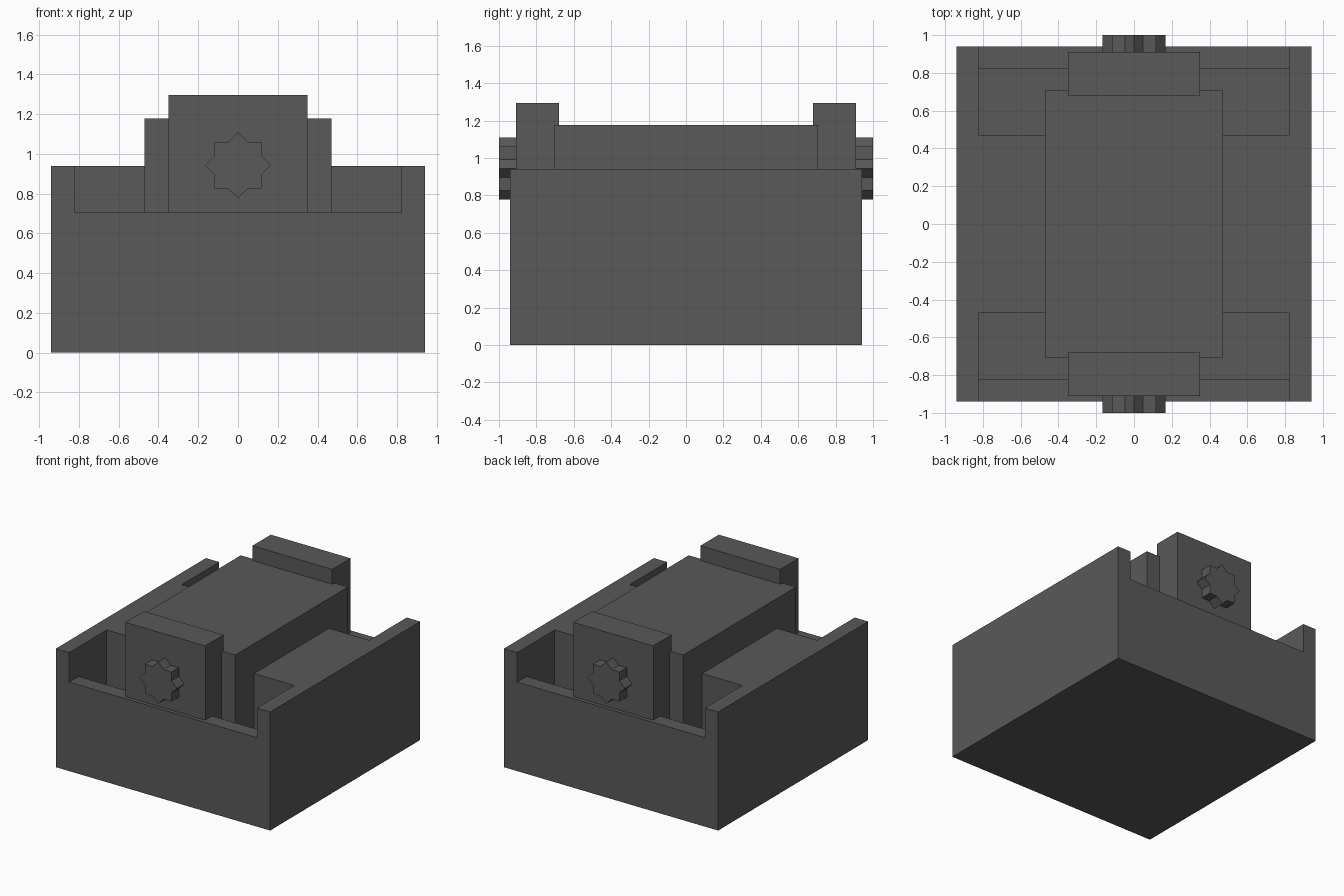
import bpy, bmesh, math

if "Cube" in bpy.data.objects:
    bpy.data.objects.remove(bpy.data.objects["Cube"])

metal = bpy.data.materials.new("dark_grey")
metal.diffuse_color = (0.1, 0.1, 0.1, 1)
metal.use_nodes = True
metal.node_tree.nodes["Principled BSDF"].inputs["Base Color"].default_value = metal.diffuse_color


def finish(name, bm):
    bmesh.ops.recalc_face_normals(bm, faces=bm.faces)
    mesh = bpy.data.meshes.new(name)
    bm.to_mesh(mesh)
    bm.free()
    mesh.materials.append(metal)
    obj = bpy.data.objects.new(name, mesh)
    bpy.context.collection.objects.link(obj)
    return obj


def box(name, x0, x1, y0, y1, z0, z1):
    bm = bmesh.new()
    bmesh.ops.create_cube(bm, size=1)
    for v in bm.verts:
        v.co = (x1 if v.co.x > 0 else x0,
                y1 if v.co.y > 0 else y0,
                z1 if v.co.z > 0 else z0)
    return finish(name, bm)


def extrude(name, points, direction):
    bm = bmesh.new()
    face = bm.faces.new([bm.verts.new(p) for p in points])
    ret = bmesh.ops.extrude_face_region(bm, geom=[face], use_keep_orig=True)
    verts = [g for g in ret["geom"] if isinstance(g, bmesh.types.BMVert)]
    bmesh.ops.translate(bm, verts=verts, vec=direction)
    return finish(name, bm)


# Outer casing
casing = box("casing", -0.94, 0.94, -0.94, 0.94, 0, 0.94)

# Raised core between the two pockets
box("core", -0.47, 0.47, -0.706, 0.706, 0.2, 1.177)

for side, label in ((-1, "front"), (1, "back")):
    # Pocket and lowered end wall, cut from the casing
    profile = [(1.2, 0.706), (0.823, 0.706), (0.823, 0.24),
               (0.47, 0.24), (0.47, 1.2), (1.2, 1.2)]
    cutter = extrude(label + "_pocket_cutter",
                     [(-0.823, side * y, z) for y, z in profile], (1.646, 0, 0))
    cutter.hide_render = True
    cutter.hide_viewport = True
    cut = casing.modifiers.new(label + "_pocket", "BOOLEAN")
    cut.operation = "DIFFERENCE"
    cut.solver = "EXACT"
    cut.object = cutter

    # Upright clamp plate on the end wall
    ya, yb = sorted((side * 0.91, side * 0.68))
    box(label + "_clamp", -0.35, 0.35, ya, yb, 0.706, 1.295)
    ya, yb = sorted((side * 0.822, side * 0.68))
    box(label + "_clamp_foot", -0.35, 0.35, ya, yb, 0.47, 0.706)

    # Eight-pointed knob: two overlaid squares
    star = []
    for i in range(16):
        r = 0.166 if i % 2 == 0 else 0.1175 / math.cos(math.pi / 8)
        a = i * math.pi / 8
        star.append((r * math.cos(a), side * 0.905, 0.943 + r * math.sin(a)))
    extrude(label + "_knob", star, (0, side * 0.095, 0))

# Apply the pocket cuts and remove the cutters
bpy.context.view_layer.update()
graph = bpy.context.evaluated_depsgraph_get()
cut_mesh = bpy.data.meshes.new_from_object(casing.evaluated_get(graph))
casing.modifiers.clear()
casing.data = cut_mesh
for obj in list(bpy.data.objects):
    if obj.name.endswith("cutter"):
        bpy.data.objects.remove(obj)
